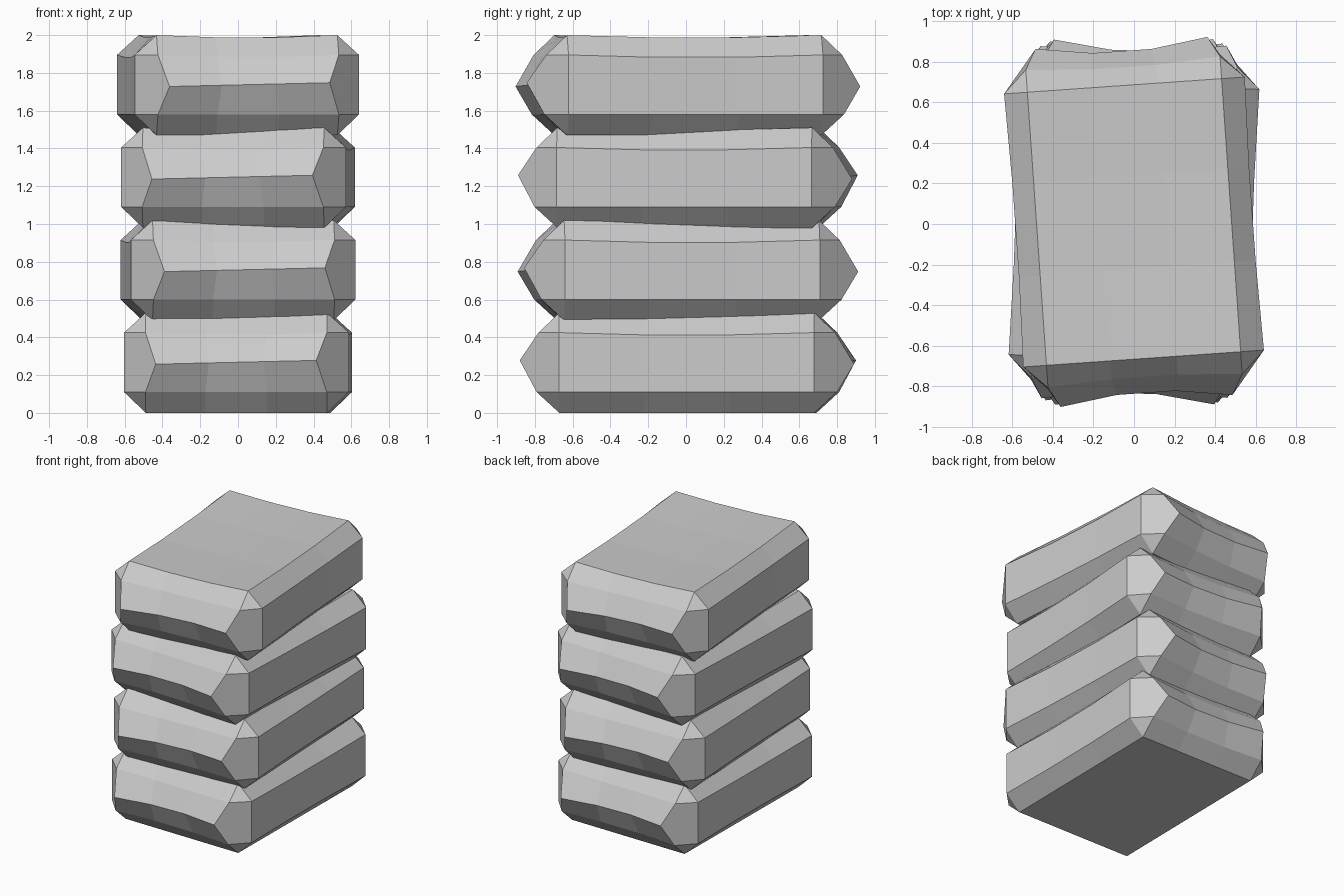
import bpy
import bmesh
from math import radians
from mathutils import Matrix

cube = bpy.data.objects.get("Cube")
if cube:
    bpy.data.objects.remove(cube, do_unlink=True)

grey = bpy.data.materials.new("light_grey")
grey.use_nodes = True
grey.diffuse_color = (0.6, 0.6, 0.6, 1)
grey.node_tree.nodes["Principled BSDF"].inputs["Base Color"].default_value = (0.6, 0.6, 0.6, 1)

N = 4                      # points along each edge
LAST = N - 1
SLUMP = (0, 1, 1, 0)       # how far each point along an edge sinks inwards
SPAN = (-1, -0.34, 0.34, 1)


def build_sack(name, base, turn):
    bm = bmesh.new()

    def v(x, y, z):
        return bm.verts.new((x, y, z))

    def strip(a, b):
        for k in range(LAST):
            bm.faces.new((a[k], a[k + 1], b[k + 1], b[k]))

    # Flat underside and slightly sagging top
    under = [[v(0.48 * x, 0.675 * y, 0) for y in SPAN] for x in SPAN]
    top = [[v(0.48 * SPAN[i], 0.675 * SPAN[j], 0.53 - 0.012 * (SLUMP[i] + SLUMP[j]))
            for j in range(N)] for i in range(N)]
    for i in range(LAST):
        strip(under[i], under[i + 1])
        strip(top[i], top[i + 1])

    # Upright long sides with chamfers above and below
    sides = {}
    for s, edge in ((-1, 0), (1, LAST)):
        low = [v(s * (0.595 - 0.01 * SLUMP[j]), 0.675 * SPAN[j], 0.11) for j in range(N)]
        high = [v(s * (0.595 - 0.01 * SLUMP[j]), 0.675 * SPAN[j], 0.425 - 0.012 * SLUMP[j])
                for j in range(N)]
        strip(under[edge], low)
        strip(low, high)
        strip(high, top[edge])
        sides[s] = (low, high)

    # Pointed ends with a dented ridge
    for s, edge in ((-1, 0), (1, LAST)):
        low = [v(0.48 * SPAN[i], s * (0.795 - 0.02 * SLUMP[i]), 0.11) for i in range(N)]
        ridge = [v(0.425 * SPAN[i], s * (0.885 - 0.04 * SLUMP[i]), 0.268 - s * 0.01 * SPAN[i])
                 for i in range(N)]
        high = [v(0.48 * SPAN[i], s * (0.785 - 0.02 * SLUMP[i]), 0.425 - 0.01 * SLUMP[i])
                for i in range(N)]
        rows = [[c[edge] for c in under], low, ridge, high, [c[edge] for c in top]]
        for a, b in zip(rows, rows[1:]):
            strip(a, b)
        # Cut corners
        for sx, col in ((-1, 0), (1, LAST)):
            slow, shigh = (row[edge] for row in sides[sx])
            bm.faces.new((slow, low[col], ridge[col], high[col], shigh))
            bm.faces.new((under[col][edge], slow, low[col]))
            bm.faces.new((top[col][edge], shigh, high[col]))

    bmesh.ops.recalc_face_normals(bm, faces=bm.faces[:])
    mesh = bpy.data.meshes.new(name)
    bm.to_mesh(mesh)
    bm.free()
    mesh.materials.append(grey)
    sack = bpy.data.objects.new(name, mesh)
    sack.matrix_world = Matrix.Translation((0, 0.01, base)) @ Matrix.Rotation(radians(turn), 4, "Z")
    bpy.context.collection.objects.link(sack)


# Stack of alternately twisted sacks
for name, base, turn in (("bottom_sack", 0, -0.7), ("lower_sack", 0.49, 2.3),
                         ("upper_sack", 0.98, -2), ("top_sack", 1.47, 4)):
    build_sack(name, base, turn)
